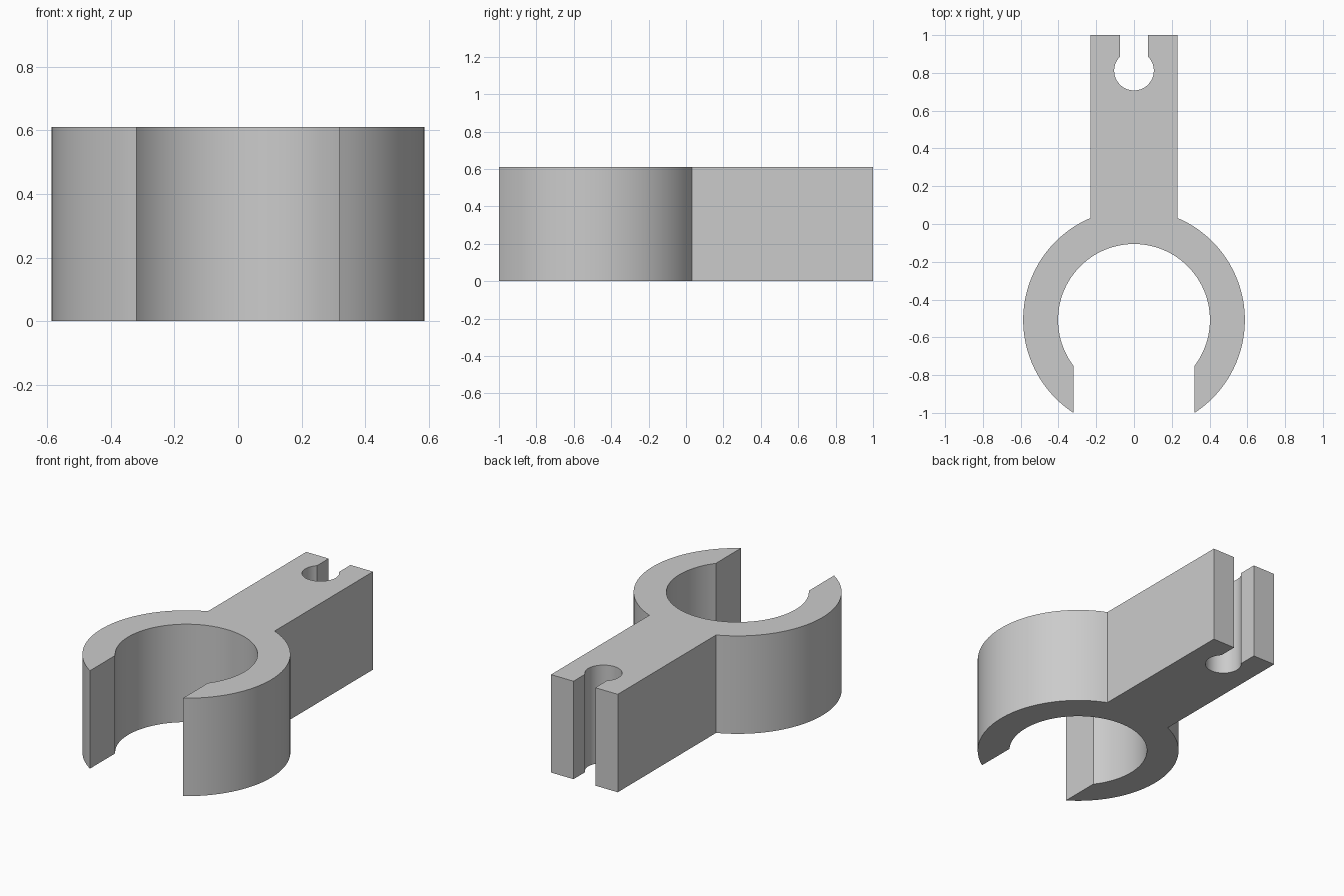
import bpy
import bmesh
from math import asin, acos, pi, sin, cos, sqrt

if "Cube" in bpy.data.objects:
    bpy.data.objects.remove(bpy.data.objects["Cube"], do_unlink=True)

HEIGHT = 0.61
OUTER, INNER = 0.587, 0.402      # clip ring radii
GAP, STEM = 0.32, 0.23           # half widths of the mouth and the stem
HOLE, SLOT, HOLE_Y = 0.105, 0.075, 0.812
RING_Y = -1 + sqrt(OUTER ** 2 - GAP ** 2)


def arc(radius, centre_y, start, end, steps):
    """Points on an arc, with angles measured from +y towards +x."""
    angles = [start + (end - start) * i / steps for i in range(steps + 1)]
    return [(radius * sin(a), centre_y + radius * cos(a)) for a in angles]


# Half outline: inner ring, mouth, outer ring, stem, keyhole slot
half = arc(INNER, RING_Y, 0, pi - asin(GAP / INNER), 40)
half += arc(OUTER, RING_Y, pi - asin(GAP / OUTER), asin(STEM / OUTER), 40)
half += [(STEM, 1), (SLOT, 1)]
half += arc(HOLE, HOLE_Y, asin(SLOT / HOLE), pi, 20)

# Mirror the half outline into a closed loop
half[0] = (0, half[0][1])
half[-1] = (0, half[-1][1])
outline = half + [(-x, y) for x, y in reversed(half[1:-1])]

# Extrude the outline to full height
bm = bmesh.new()
base = bm.faces.new([bm.verts.new((x, y, 0)) for x, y in outline])
result = bmesh.ops.extrude_face_region(bm, geom=[base], use_keep_orig=True)
top = [v for v in result["geom"] if isinstance(v, bmesh.types.BMVert)]
bmesh.ops.translate(bm, verts=top, vec=(0, 0, HEIGHT))
bmesh.ops.recalc_face_normals(bm, faces=bm.faces)
mesh = bpy.data.meshes.new("clip_bracket")
bm.to_mesh(mesh)
bm.free()

bracket = bpy.data.objects.new("clip_bracket", mesh)
bpy.context.collection.objects.link(bracket)

# Plain grey material
grey = bpy.data.materials.new("light_grey")
grey.use_nodes = True
colour = (0.6, 0.6, 0.6, 1)
grey.diffuse_color = colour
for node in grey.node_tree.nodes:
    if node.type == "BSDF_PRINCIPLED":
        node.inputs["Base Color"].default_value = colour
mesh.materials.append(grey)

# Smooth curved walls, keep corners sharp
bpy.ops.object.select_all(action="DESELECT")
bracket.select_set(True)
bpy.context.view_layer.objects.active = bracket
bpy.ops.object.shade_smooth_by_angle(angle=pi / 6)
